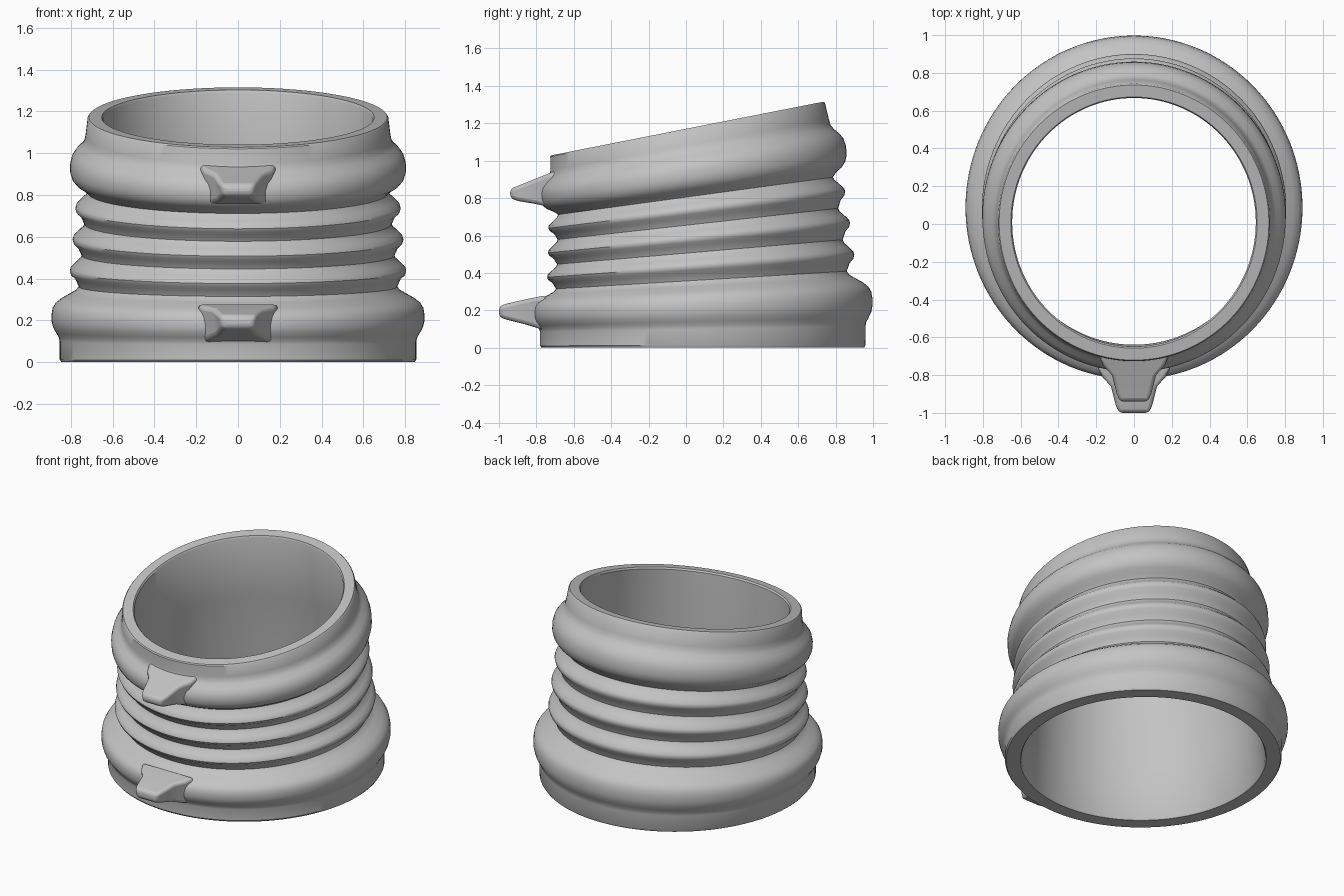
import bpy
import bmesh
import math
from mathutils import Vector

cube = bpy.data.objects.get("Cube")
if cube:
    bpy.data.objects.remove(cube, do_unlink=True)

grey = bpy.data.materials.new("rubber grey")
grey.use_nodes = True
colour = (0.55, 0.55, 0.55, 1)
grey.diffuse_color = colour
grey.node_tree.nodes["Principled BSDF"].inputs["Base Color"].default_value = colour


def loft(name, rings, closed, angle):
    """Skin a list of equal rings; closed joins last to first, otherwise ends are capped."""
    bm = bmesh.new()
    loops = [[bm.verts.new(p) for p in ring] for ring in rings]
    pairs = list(zip(loops, loops[1:]))
    if closed:
        pairs.append((loops[-1], loops[0]))
    else:
        bm.faces.new(loops[0])
        bm.faces.new(loops[-1])
    for a, b in pairs:
        n = len(a)
        for i in range(n):
            j = (i + 1) % n
            bm.faces.new((a[i], a[j], b[j], b[i]))
    bmesh.ops.recalc_face_normals(bm, faces=bm.faces)
    mesh = bpy.data.meshes.new(name)
    bm.to_mesh(mesh)
    bm.free()
    mesh.materials.append(grey)
    obj = bpy.data.objects.new(name, mesh)
    bpy.context.collection.objects.link(obj)
    bpy.ops.object.select_all(action="DESELECT")
    obj.select_set(True)
    bpy.context.view_layer.objects.active = obj
    bpy.ops.object.shade_smooth_by_angle(angle=math.radians(angle))
    return obj


def tilted_ring(radius, height, segments=128):
    """Ring of the bent sleeve: the tilt grows with height."""
    centre = 0.09 - 0.06 * height ** 2
    ring = []
    for i in range(segments):
        a = math.tau * i / segments
        y = radius * 1.02 * math.sin(a)
        ring.append(Vector((radius * math.cos(a), centre + y, height * (1 + 0.168 * y))))
    return ring


# Sleeve profile: lower collar, as radius and height
lower_collar = [(0.853, 0.012), (0.853, 0.1), (0.858, 0.12), (0.87, 0.14), (0.884, 0.165),
                (0.892, 0.195), (0.892, 0.23), (0.887, 0.26), (0.873, 0.283), (0.845, 0.305),
                (0.8, 0.33), (0.775, 0.345)]

# Three repeated ribs, as pitch fraction and swell fraction
rib = [(0, 0), (0.25, 0.4), (0.38, 0.85), (0.5, 1), (0.6, 0.95), (0.75, 0.55), (0.9, 0.1)]
pitch = 0.15
ribs = []
for n in range(3):
    for t, swell in rib:
        h = 0.362 + (n + t) * pitch
        ribs.append((0.762 - 0.09 * (h - 0.362) + 0.05 * swell, h))

# Upper collar and rim, then the smooth bore
upper_collar = [(0.72, 0.812), (0.74, 0.832), (0.772, 0.853), (0.793, 0.878), (0.803, 0.91),
                (0.803, 0.95), (0.794, 0.985), (0.775, 1.012), (0.75, 1.036), (0.736, 1.056),
                (0.73, 1.085), (0.72, 1.165), (0.714, 1.172)]
bore = [(0.652, 1.172), (0.645, 1.16), (0.68, 0.77), (0.715, 0.39), (0.75, 0.012),
        (0.758, 0), (0.845, 0)]
profile = lower_collar + ribs + upper_collar + bore
loft("bellows_sleeve", [tilted_ring(r, h) for r, h in profile], True, 35)


# Pull tabs on the front of each collar
def pull_tab(name, sections):
    rings = []
    for y, half, low, high in sections:
        under = half * 0.85
        rings.append([Vector(p) for p in ((-under, y, low), (under, y, low),
                                          (half, y, high), (-half, y, high))])
    obj = loft(name, rings, False, 40)
    bevel = obj.modifiers.new("soft edges", "BEVEL")
    bevel.width = 0.02
    bevel.segments = 3
    bevel.limit_method = "ANGLE"
    bevel.angle_limit = math.radians(40)


pull_tab("lower_tab", [(-0.75, 0.2, 0.09, 0.28), (-0.81, 0.17, 0.11, 0.268),
                       (-0.86, 0.125, 0.125, 0.258), (-0.96, 0.1, 0.15, 0.235),
                       (-1.0, 0.085, 0.165, 0.222)])
pull_tab("upper_tab", [(-0.69, 0.19, 0.745, 0.95), (-0.75, 0.165, 0.757, 0.925),
                       (-0.8, 0.12, 0.768, 0.905), (-0.9, 0.095, 0.785, 0.865),
                       (-0.94, 0.08, 0.8, 0.85)])
